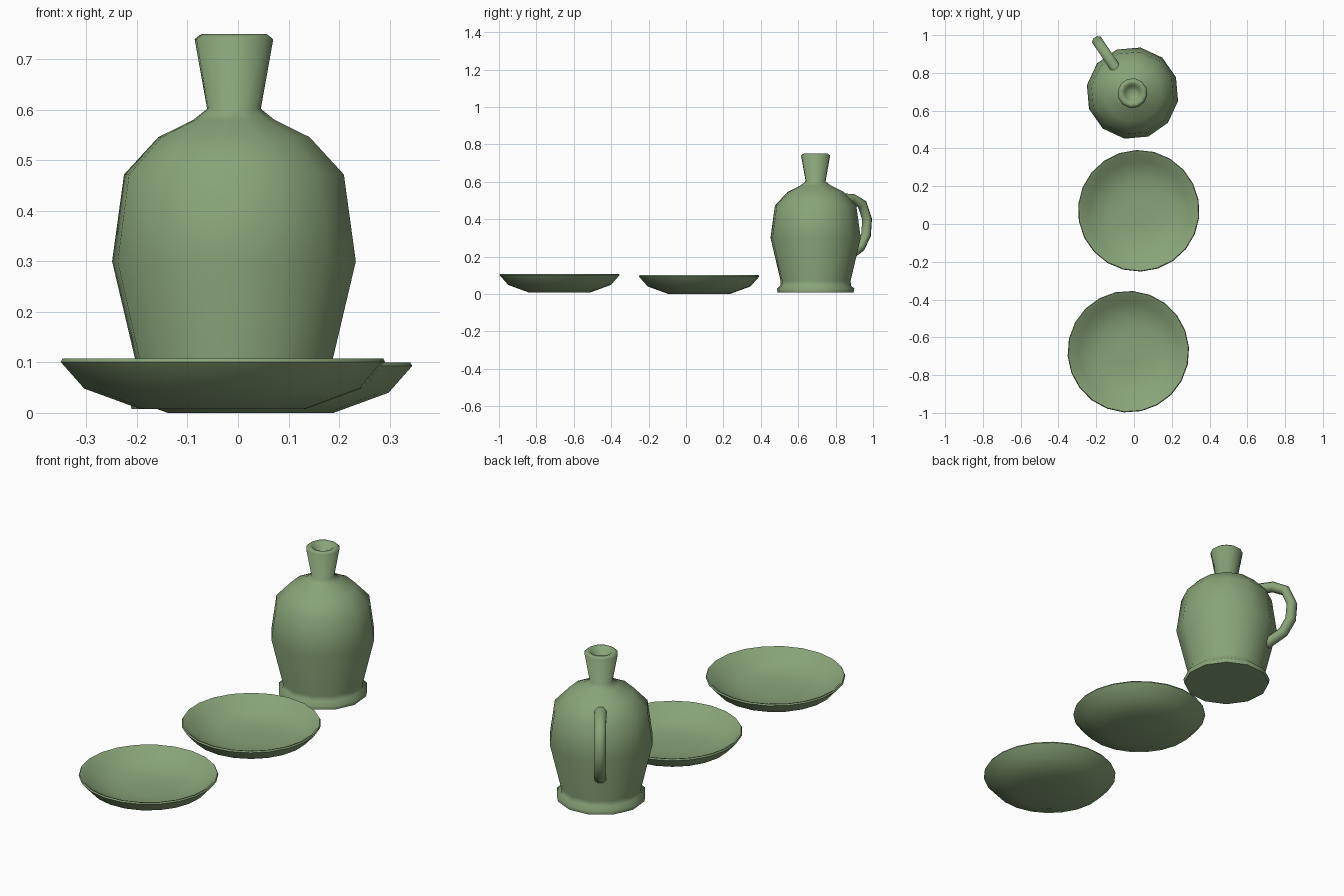
import bpy, bmesh
from math import sin, cos, pi, radians
from mathutils import Vector

cube = bpy.data.objects.get("Cube")
if cube:
    bpy.data.objects.remove(cube)

glaze = bpy.data.materials.new("sage_green")
glaze.use_nodes = True
GREEN = (0.25, 0.37, 0.19, 1)
glaze.diffuse_color = GREEN
glaze.node_tree.nodes["Principled BSDF"].inputs["Base Color"].default_value = GREEN


def finish(bm, name, location, angle):
    bmesh.ops.recalc_face_normals(bm, faces=bm.faces)
    mesh = bpy.data.meshes.new(name)
    bm.to_mesh(mesh)
    bm.free()
    mesh.materials.append(glaze)
    obj = bpy.data.objects.new(name, mesh)
    bpy.context.collection.objects.link(obj)
    obj.location = location
    bpy.ops.object.select_all(action='DESELECT')
    obj.select_set(True)
    bpy.context.view_layer.objects.active = obj
    bpy.ops.object.shade_smooth_by_angle(angle=radians(angle))
    return obj


def skin(bm, rings):
    """Bridge successive closed rings of points and cap both ends."""
    loops = [[bm.verts.new(p) for p in ring] for ring in rings]
    n = len(loops[0])
    for a, b in zip(loops, loops[1:]):
        for i in range(n):
            j = (i + 1) % n
            bm.faces.new((a[i], a[j], b[j], b[i]))
    bm.faces.new(loops[0][::-1])
    bm.faces.new(loops[-1])


def lathe(name, profile, sides, turn, location):
    bm = bmesh.new()
    skin(bm, [[(r * cos(turn + 2 * pi * i / sides), r * sin(turn + 2 * pi * i / sides), z)
               for i in range(sides)] for r, z in profile])
    return finish(bm, name, location, 62)


# Two shallow dishes: underside, rim, then the hollow
dish = [(0.165, 0), (0.275, 0.04), (0.322, 0.093), (0.318, 0.1),
        (0.308, 0.097), (0.262, 0.052), (0.16, 0.022), (0.07, 0.018)]
lathe("front_dish", dish, 22, radians(4), (-0.03, -0.676, 0.008))
lathe("middle_dish", dish, 22, radians(10), (0.025, 0.07, 0))

# Jug: flared foot, faceted body, narrow neck and hollow mouth
jug_centre = (-0.008, 0.693, 0)
jug = [(0.206, 0.008), (0.21, 0.028), (0.192, 0.045), (0.19, 0.07), (0.245, 0.3), (0.221, 0.472),
       (0.152, 0.546), (0.082, 0.58), (0.054, 0.602), (0.079, 0.74), (0.066, 0.75),
       (0.05, 0.746), (0.038, 0.725), (0.018, 0.715)]
lathe("jug", jug, 12, radians(-10), jug_centre)

# Handle: rounded bar swept along a path in the (radius, height) plane
path = [Vector(p) for p in ((0.14, 0.512), (0.235, 0.512), (0.3, 0.48), (0.332, 0.4),
                            (0.325, 0.315), (0.288, 0.25), (0.2, 0.195))]
heading = radians(124)
out = Vector((cos(heading), sin(heading), 0))
side = Vector((-sin(heading), cos(heading), 0))
up = Vector((0, 0, 1))
rings = []
for k, p in enumerate(path):
    tangent = (path[min(k + 1, len(path) - 1)] - path[max(k - 1, 0)]).normalized()
    normal = Vector((-tangent.y, tangent.x))
    ring = []
    for i in range(8):
        a = 2 * pi * (i + 0.5) / 8
        q = p + normal * 0.026 * sin(a)
        ring.append(out * q.x + up * q.y + side * 0.03 * cos(a))
    rings.append(ring)
bm = bmesh.new()
skin(bm, rings)
finish(bm, "jug_handle", jug_centre, 62)
